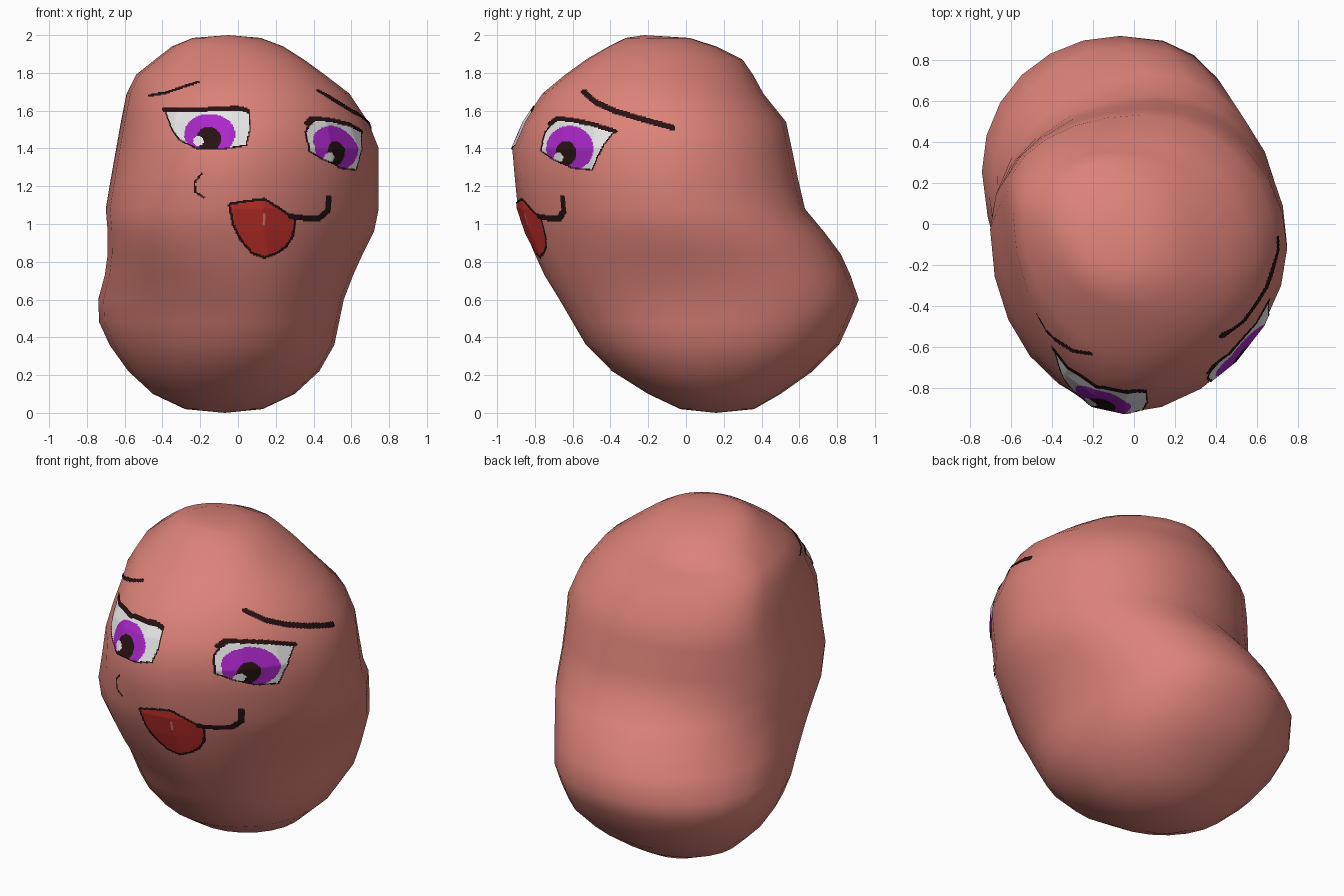
import bpy, bmesh, math
from mathutils import Vector
from mathutils.bvhtree import BVHTree

if "Cube" in bpy.data.objects:
    bpy.data.objects.remove(bpy.data.objects["Cube"])


def material(name, rgb):
    m = bpy.data.materials.new(name)
    m.diffuse_color = (*rgb, 1)
    m.use_nodes = True
    m.node_tree.nodes["Principled BSDF"].inputs["Base Color"].default_value = m.diffuse_color
    return m


SKIN = material("skin_pink", (0.72, 0.225, 0.19))
DARK = material("dark_line", (0.02, 0.006, 0.006))
WHITE = material("eye_white", (0.95, 0.95, 0.95))
PURPLE = material("iris_purple", (0.40, 0.02, 0.58))
RED = material("mouth_red", (0.56, 0.03, 0.025))
PAINT = [DARK, WHITE, PURPLE, RED, SKIN]


def make_object(name, bm, mats):
    me = bpy.data.meshes.new(name)
    bm.to_mesh(me)
    for m in mats:
        me.materials.append(m)
    for p in me.polygons:
        p.use_smooth = True
    ob = bpy.data.objects.new(name, me)
    bpy.context.collection.objects.link(ob)
    return ob


# Body: bean lofted through horizontal sections (z, left, right, front, back)
SECTIONS = [
    (0.02, -0.28, 0.13, -0.03, 0.36),
    (0.10, -0.45, 0.30, -0.20, 0.50),
    (0.22, -0.58, 0.43, -0.39, 0.67),
    (0.36, -0.68, 0.51, -0.53, 0.81),
    (0.48, -0.735, 0.535, -0.60, 0.865),
    (0.60, -0.74, 0.56, -0.67, 0.915),
    (0.73, -0.705, 0.61, -0.75, 0.87),
    (0.84, -0.69, 0.66, -0.80, 0.82),
    (0.96, -0.69, 0.72, -0.85, 0.73),
    (1.08, -0.70, 0.745, -0.89, 0.63),
    (1.23, -0.675, 0.745, -0.905, 0.595),
    (1.40, -0.645, 0.745, -0.92, 0.56),
    (1.54, -0.62, 0.69, -0.86, 0.53),
    (1.69, -0.59, 0.59, -0.76, 0.41),
    (1.79, -0.54, 0.46, -0.64, 0.355),
    (1.87, -0.44, 0.35, -0.53, 0.30),
    (1.94, -0.35, 0.24, -0.41, 0.16),
    (1.985, -0.24, 0.12, -0.32, 0.02),
]
# Where each section touches its extremes, and the roundness of its quadrants:
# z, y of left, y of right, x of front, x of back, then back right, back left, front left, front right
TWIST = [
    (0.00, 0.16, 0.16, -0.07, -0.07, 2.0, 2.0, 2.0, 2.0),
    (0.20, 0.22, 0.10, 0.00, -0.10, 2.35, 2.0, 1.95, 2.0),
    (0.55, 0.30, 0.10, 0.05, -0.08, 2.5, 2.05, 1.85, 2.0),
    (0.85, 0.03, -0.02, 0.00, 0.00, 2.2, 2.0, 2.05, 1.85),
    (1.00, -0.08, -0.08, -0.02, 0.09, 2.1, 2.0, 2.1, 1.72),
    (1.12, 0.00, -0.12, -0.03, 0.14, 2.0, 2.0, 2.02, 1.72),
    (1.50, 0.15, -0.12, -0.05, 0.05, 2.0, 1.98, 2.02, 1.85),
    (1.87, 0.00, -0.22, 0.02, -0.12, 2.0, 2.0, 2.0, 2.0),
    (2.00, -0.16, -0.16, -0.06, -0.06, 2.0, 2.0, 2.0, 2.0),
]
SIDES = 24


def twist_at(z):
    for a, b in zip(TWIST, TWIST[1:]):
        if z <= b[0]:
            t = (z - a[0]) / (b[0] - a[0])
            return [p + (q - p) * t for p, q in zip(a, b)][1:]


bm = bmesh.new()
rings = []
for z, x0, x1, y0, y1 in SECTIONS:
    yl, yr, xf, xb, *power = twist_at(z)
    ring = []
    for i in range(SIDES):
        a = math.tau * i / SIDES
        c, s = math.cos(a), math.sin(a)
        n = power[i * 4 // SIDES]
        u, v = abs(c) ** (2 / n), abs(s) ** (2 / n)
        cx = xb if s > 0 else xf
        cy = yr if c > 0 else yl
        ring.append(bm.verts.new((cx + u * ((x1 if c > 0 else x0) - cx),
                                  cy + v * ((y1 if s > 0 else y0) - cy), z)))
    rings.append(ring)
for lo, hi in zip(rings, rings[1:]):
    for i in range(SIDES):
        j = (i + 1) % SIDES
        bm.faces.new((lo[i], lo[j], hi[j], hi[i]))
bottom = bm.verts.new((-0.07, 0.16, 0.0))
top = bm.verts.new((-0.05, -0.22, 2.0))
for i in range(SIDES):
    j = (i + 1) % SIDES
    bm.faces.new((bottom, rings[0][j], rings[0][i]))
    bm.faces.new((top, rings[-1][i], rings[-1][j]))
bmesh.ops.recalc_face_normals(bm, faces=bm.faces)
make_object("body", bm, [SKIN])
bmesh.ops.triangulate(bm, faces=bm.faces)
SURFACE = BVHTree.FromBMesh(bm)
bm.free()


# 2D tests for the painted shapes
def inside(p, poly):
    hit = False
    for (ax, ay), (bx, by) in zip(poly, poly[1:] + poly[:1]):
        if (ay > p[1]) != (by > p[1]) and p[0] < ax + (p[1] - ay) * (bx - ax) / (by - ay):
            hit = not hit
    return hit


def distance(p, line):
    best = 9.0
    q = Vector(p)
    for a, b in zip(line, line[1:]):
        a, b = Vector(a), Vector(b)
        d = b - a
        t = min(max((q - a).dot(d) / d.length_squared, 0), 1)
        best = min(best, (q - a - d * t).length)
    return best


def in_oval(p, cx, cz, rx, rz):
    return ((p[0] - cx) / rx) ** 2 + ((p[1] - cz) / rz) ** 2 < 1


def decal(name, view, angles, heights, rule):
    """Thin plate hugging the body; rule(p) gives the paint at view point p or None."""
    def point(i, k):
        a, z = math.radians(angles[0] + i * 0.5), heights[0] + k * 0.006
        d = Vector((math.sin(a), -math.cos(a), 0))
        return SURFACE.ray_cast(Vector((0, -0.1, z)), d)[0] + d * 0.006
    nu = int((angles[1] - angles[0]) / 0.5)
    nv = int((heights[1] - heights[0]) / 0.006)
    pb = bmesh.new()
    grid = [[pb.verts.new(point(i, k)) for k in range(nv + 1)] for i in range(nu + 1)]
    for i in range(nu):
        for k in range(nv):
            quad = (grid[i][k], grid[i + 1][k], grid[i + 1][k + 1], grid[i][k + 1])
            c = (quad[0].co + quad[2].co) / 2
            m = rule((c.x if view == "front" else c.y, c.z))
            if m:
                pb.faces.new(quad).material_index = PAINT.index(m)
    bmesh.ops.delete(pb, geom=[v for v in pb.verts if not v.link_faces], context='VERTS')
    make_object(name, pb, PAINT)
    pb.free()


def eye_rule(shape, lid, iris, pupil, glint):
    def rule(p):
        if distance(p, lid) < 0.012:
            return DARK
        if inside(p, shape):
            if in_oval(p, *glint):
                return WHITE
            if in_oval(p, *pupil):
                return DARK
            return PURPLE if in_oval(p, *iris) else WHITE
        return DARK if distance(p, shape + shape[:1]) < 0.008 else None
    return rule


def stroke_rule(line, width):
    return lambda p: DARK if distance(p, line) < width else None


# Eyes: the left one drawn in front view, the right one in side view
decal("left_eye", "front", (-50, 15), (1.34, 1.68), eye_rule(
    [(-0.38, 1.60), (0.055, 1.60), (0.06, 1.50), (0.04, 1.42), (-0.09, 1.40),
     (-0.22, 1.405), (-0.31, 1.45), (-0.35, 1.51)],
    [(-0.39, 1.605), (-0.2, 1.605), (0.0, 1.615), (0.05, 1.60)],
    (-0.15, 1.475, 0.135, 0.108), (-0.155, 1.45, 0.065, 0.065), (-0.21, 1.44, 0.027, 0.027)))
decal("right_eye", "side", (15, 85), (1.24, 1.62), eye_rule(
    [(-0.765, 1.39), (-0.745, 1.48), (-0.69, 1.55), (-0.64, 1.55), (-0.5, 1.525), (-0.385, 1.49),
     (-0.44, 1.42), (-0.475, 1.35), (-0.50, 1.29), (-0.60, 1.30), (-0.70, 1.345)],
    [(-0.72, 1.53), (-0.68, 1.56), (-0.60, 1.55), (-0.5, 1.53), (-0.375, 1.49)],
    (-0.615, 1.40, 0.125, 0.12), (-0.635, 1.375, 0.055, 0.065), (-0.675, 1.35, 0.025, 0.027)))

# Eyebrows
decal("left_eyebrow", "front", (-65, 0), (1.62, 1.80), stroke_rule(
    [(-0.47, 1.68), (-0.38, 1.695), (-0.28, 1.73), (-0.21, 1.752)], 0.007))
decal("right_eyebrow", "side", (15, 110), (1.46, 1.76), stroke_rule(
    [(-0.54, 1.70), (-0.48, 1.645), (-0.38, 1.60), (-0.25, 1.56), (-0.07, 1.51)], 0.015))

# Mouth with smile lines at both corners and a small tongue crease
LIPS = [(-0.04, 1.10), (0.05, 1.115), (0.14, 1.125), (0.22, 1.075), (0.295, 1.02),
        (0.285, 0.94), (0.25, 0.885), (0.20, 0.85), (0.14, 0.83), (0.08, 0.85),
        (0.02, 0.92), (-0.02, 1.0)]
SMILE = [(0.28, 1.04), (0.36, 1.03), (0.43, 1.03), (0.475, 1.07), (0.48, 1.14)]
CORNER = [(-0.18, 1.14), (-0.225, 1.17), (-0.23, 1.22), (-0.19, 1.27)]
CREASE = [(0.135, 1.00), (0.14, 1.05)]


def mouth_rule(p):
    if distance(p, SMILE) < 0.015 or distance(p, CORNER) < 0.005:
        return DARK
    if inside(p, LIPS):
        return SKIN if distance(p, CREASE) < 0.007 else RED
    return DARK if distance(p, LIPS + LIPS[:1]) < 0.013 else None


decal("mouth", "front", (-30, 60), (0.78, 1.32), mouth_rule)
